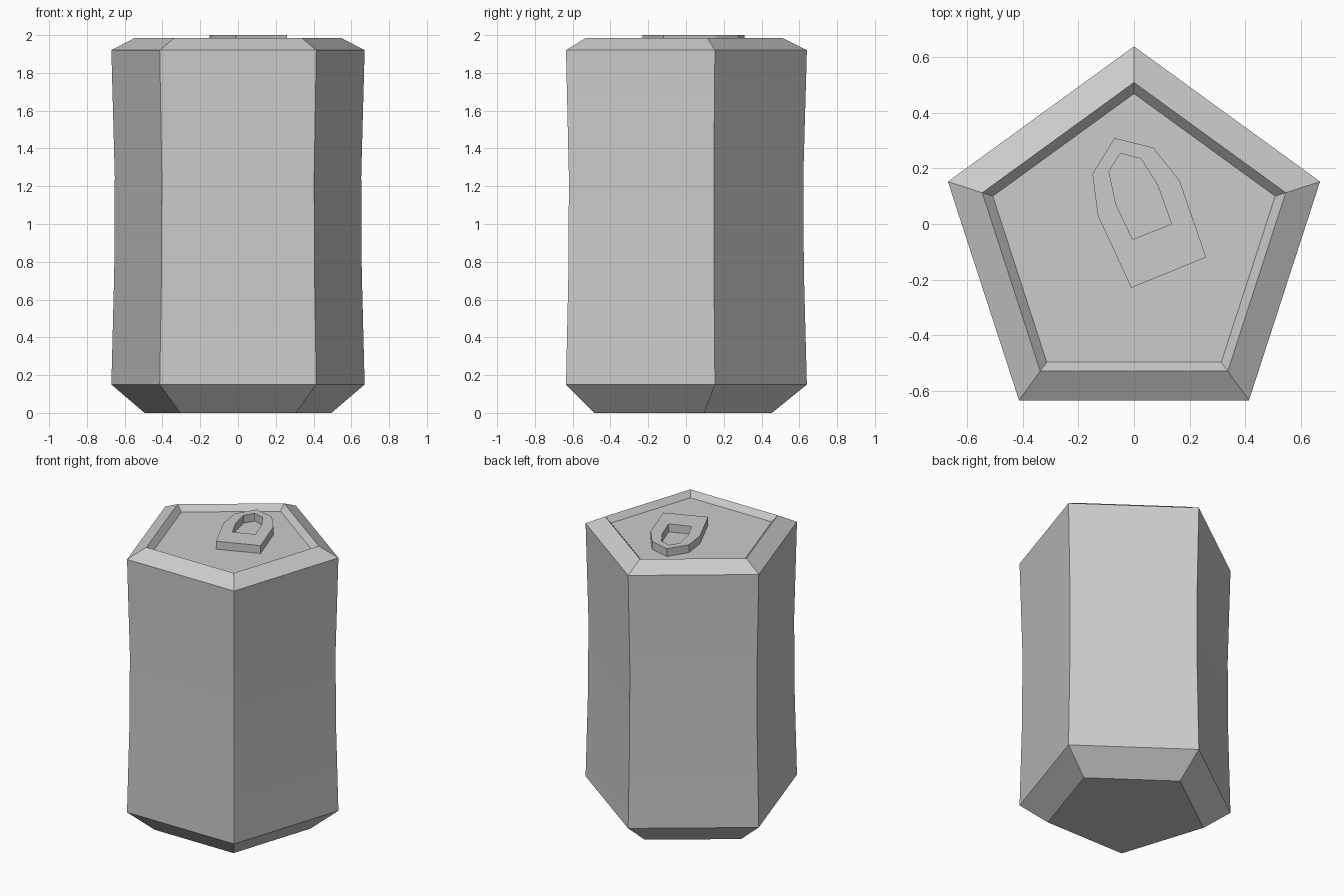
import bpy, bmesh, math
from mathutils import Vector

cube = bpy.data.objects.get("Cube")
if cube:
    bpy.data.objects.remove(cube, do_unlink=True)

metal = bpy.data.materials.new("plain_grey")
metal.use_nodes = True
GREY = (0.6, 0.6, 0.6, 1)
metal.diffuse_color = GREY
metal.node_tree.nodes["Principled BSDF"].inputs["Base Color"].default_value = GREY


def finish(bm, name):
    bmesh.ops.recalc_face_normals(bm, faces=bm.faces)
    mesh = bpy.data.meshes.new(name)
    bm.to_mesh(mesh)
    bm.free()
    mesh.materials.append(metal)
    obj = bpy.data.objects.new(name, mesh)
    bpy.context.collection.objects.link(obj)
    return obj


def bridge(bm, a, b):
    n = len(a)
    for i in range(n):
        j = (i + 1) % n
        bm.faces.new((a[i], a[j], b[j], b[i]))


# Five-sided can: radius and height up the side, over the rim, into the recess
SIDES, CENTRE_Y, FLOOR = 5, -0.065, 1.945
profile = [(0.52, 0), (0.705, 0.15), (0.689, 0.75), (0.686, 1.25),
           (0.705, 1.92), (0.575, 1.985), (0.535, FLOOR)]
bm = bmesh.new()
rings = []
for radius, z in profile:
    angles = [math.pi / 2 + i * math.tau / SIDES for i in range(SIDES)]
    rings.append([bm.verts.new((radius * math.cos(a),
                                CENTRE_Y + radius * math.sin(a), z)) for a in angles])
for low, high in zip(rings, rings[1:]):
    bridge(bm, low, high)
bm.faces.new(rings[0])
bm.faces.new(rings[-1])
can = finish(bm, "can_body")

# Smooth waist with sharp corners and rims
bpy.ops.object.select_all(action='DESELECT')
can.select_set(True)
bpy.context.view_layer.objects.active = can
bpy.ops.object.shade_smooth_by_angle(angle=math.radians(25))

# Pull tab: a flat plate with a finger hole
outer = [(-0.01, -0.23), (0.26, -0.12), (0.165, 0.155), (0.07, 0.275),
         (-0.07, 0.31), (-0.15, 0.18), (-0.13, 0.03)]
hole = [(-0.005, -0.055), (0.135, 0.0), (0.085, 0.14), (0.025, 0.235),
        (-0.05, 0.255), (-0.09, 0.19), (-0.065, 0.07)]
bm = bmesh.new()
loops = [[bm.verts.new((x, y, z)) for x, y in outline]
         for outline, z in ((outer, FLOOR - 0.005), (outer, 2), (hole, 2), (hole, FLOOR - 0.005))]
for k in range(4):
    bridge(bm, loops[k], loops[(k + 1) % 4])
finish(bm, "pull_tab")
